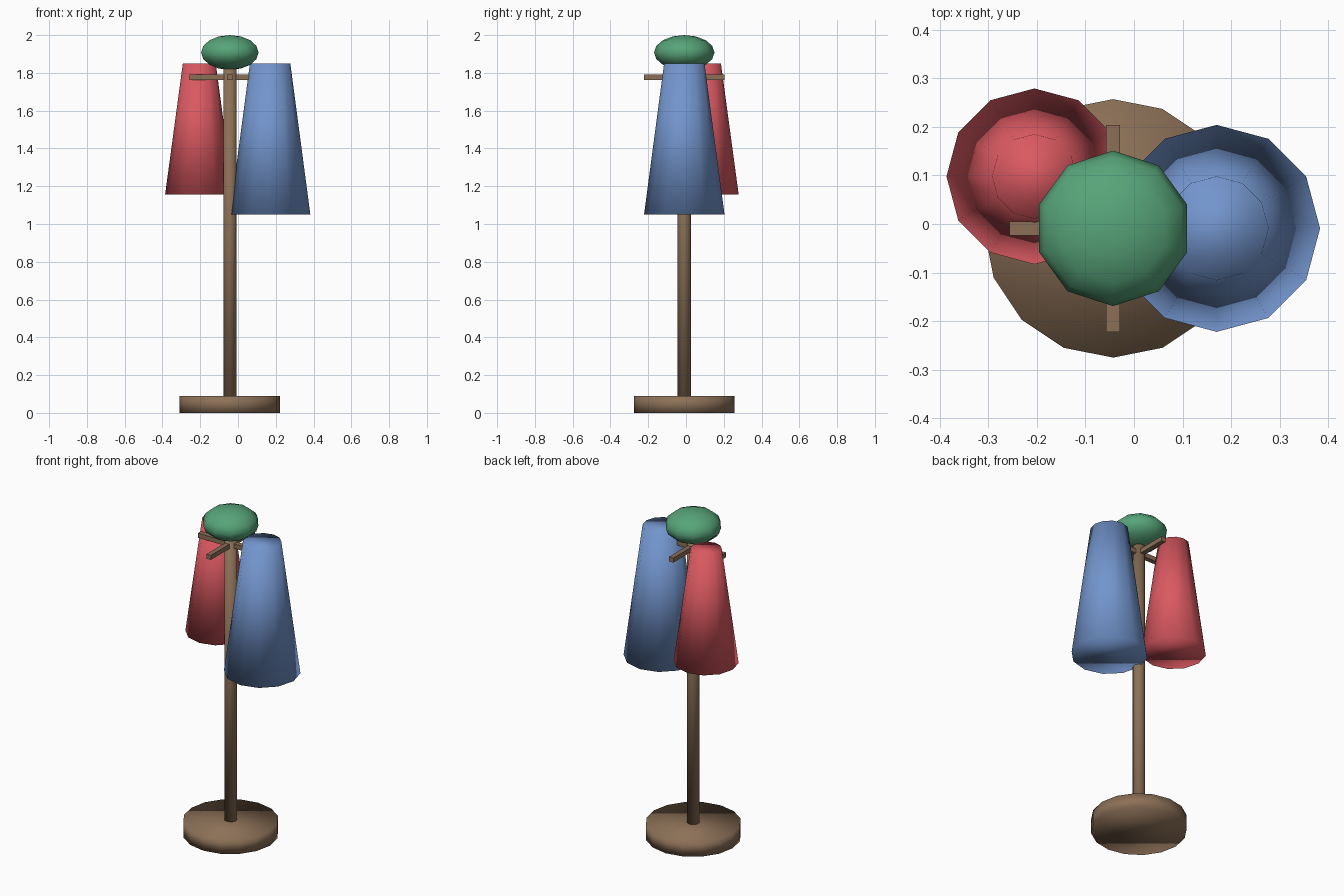
import bpy, bmesh, math

if "Cube" in bpy.data.objects:
    bpy.data.objects.remove(bpy.data.objects["Cube"])

def material(name, rgb):
    m = bpy.data.materials.new(name)
    m.diffuse_color = (*rgb, 1)
    m.use_nodes = True
    m.node_tree.nodes["Principled BSDF"].inputs["Base Color"].default_value = m.diffuse_color
    return m

wood = material("brown_wood", (0.26, 0.162, 0.095))
red = material("red_cloth", (0.70, 0.10, 0.12))
blue = material("blue_cloth", (0.17, 0.30, 0.61))
green = material("green_felt", (0.095, 0.37, 0.19))

CX, CY = -0.043, -0.009   # axis of the stand

def finish(name, bm, mat, smooth):
    bmesh.ops.recalc_face_normals(bm, faces=bm.faces)
    for f in bm.faces:
        f.smooth = smooth
    me = bpy.data.meshes.new(name)
    bm.to_mesh(me)
    bm.free()
    me.materials.append(mat)
    ob = bpy.data.objects.new(name, me)
    bpy.context.collection.objects.link(ob)

def lathe(name, profile, sides, mat, x=CX, y=CY):
    """Closed solid turned from (radius, height) pairs, one corner facing +y."""
    bm = bmesh.new()
    rings = []
    for r, z in profile:
        n = sides if r > 0 else 1
        rings.append([bm.verts.new((x + r * math.cos(math.pi / 2 + math.tau * i / sides),
                                    y + r * math.sin(math.pi / 2 + math.tau * i / sides), z))
                      for i in range(n)])
    for a, b in zip(rings, rings[1:]):
        for i in range(sides):
            j = (i + 1) % sides
            quad = [a[i % len(a)], a[j % len(a)], b[j % len(b)], b[i % len(b)]]
            bm.faces.new(list(dict.fromkeys(quad)))
    for ring in (rings[0], rings[-1]):
        if len(ring) > 1:
            bm.faces.new(ring)
    finish(name, bm, mat, True)

def box(name, centre, size, mat):
    bm = bmesh.new()
    bmesh.ops.create_cube(bm, size=1)
    bmesh.ops.scale(bm, vec=size, verts=bm.verts)
    bmesh.ops.translate(bm, vec=centre, verts=bm.verts)
    finish(name, bm, mat, False)

# Stand
lathe("base", [(0.266, 0), (0.266, 0.09)], 16, wood)
lathe("pole", [(0.036, 0.08), (0.036, 1.85)], 10, wood)

# Four pegs around the pole
for name, dx, dy in (("right", 1, 0), ("left", -1, 0), ("back", 0, 1), ("front", 0, -1)):
    box(name + "_peg", (CX + dx * 0.1165, CY + dy * 0.1165, 1.777),
        (0.193 if dx else 0.029, 0.193 if dy else 0.029, 0.028), wood)

# Hanging coats
lathe("blue_coat", [(0.213, 1.05), (0.107, 1.85)], 12, blue, 0.17, CY)
lathe("red_coat", [(0.181, 1.155), (0.087, 1.85)], 12, red, -0.205, 0.098)

# Hat: flattened ball
RINGS = 8
hat = [(0.16 * math.sin(math.pi * k / RINGS) if 0 < k < RINGS else 0,
        1.908 - 0.092 * math.cos(math.pi * k / RINGS)) for k in range(RINGS + 1)]
lathe("hat", hat, 10, green)
